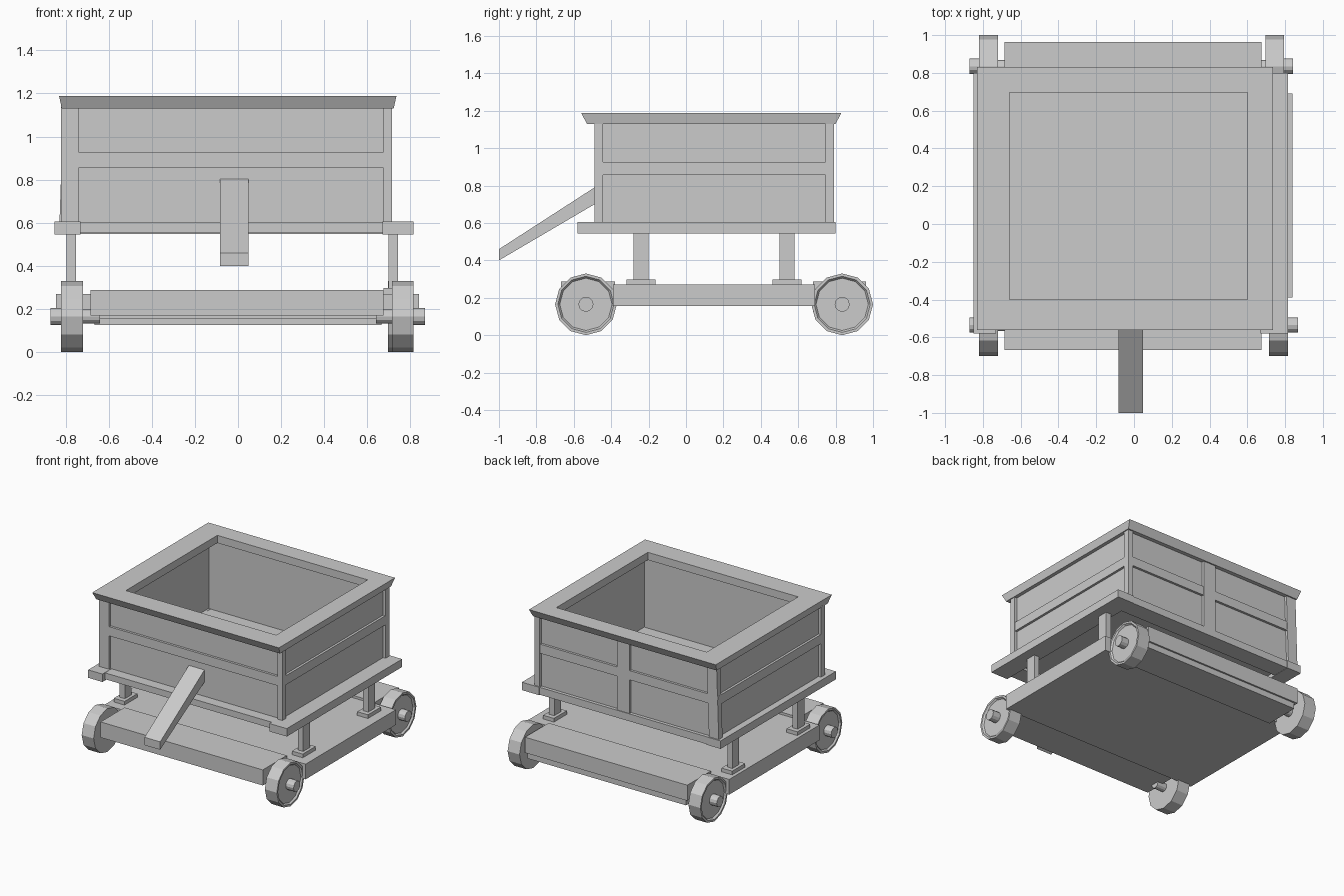
import bpy, bmesh
from math import cos, sin, tau

if "Cube" in bpy.data.objects:
    bpy.data.objects.remove(bpy.data.objects["Cube"])


def mesh(name, verts, faces):
    me = bpy.data.meshes.new(name)
    me.from_pydata(verts, [], faces)
    bm = bmesh.new()
    bm.from_mesh(me)
    bmesh.ops.recalc_face_normals(bm, faces=bm.faces)
    bm.to_mesh(me)
    bm.free()
    ob = bpy.data.objects.new(name, me)
    bpy.context.collection.objects.link(ob)
    return ob


def box(name, x0, x1, y0, y1, z0, z1):
    v = [(x, y, z) for z in (z0, z1) for x, y in ((x0, y0), (x1, y0), (x1, y1), (x0, y1))]
    f = [(0, 1, 2, 3), (4, 5, 6, 7)] + [(i, (i + 1) % 4, (i + 1) % 4 + 4, i + 4) for i in range(4)]
    return mesh(name, v, f)


def frame(name, loops):
    """Closed rectangular ring; each loop is (x0, x1, y0, y1, z)."""
    v, f, n = [], [], len(loops)
    for x0, x1, y0, y1, z in loops:
        v += [(x0, y0, z), (x1, y0, z), (x1, y1, z), (x0, y1, z)]
    for k in range(n):
        a, b = 4 * k, 4 * ((k + 1) % n)
        f += [(a + i, a + (i + 1) % 4, b + (i + 1) % 4, b + i) for i in range(4)]
    return mesh(name, v, f)


def lathe_x(name, profile, y, z, sides):
    """Revolve (x, radius) points around an axis along x, capped at both ends."""
    v, f = [], []
    for x, r in profile:
        v += [(x, y + r * sin(tau * i / sides), z + r * cos(tau * i / sides)) for i in range(sides)]
    for k in range(len(profile) - 1):
        a, b = k * sides, (k + 1) * sides
        f += [(a + i, a + (i + 1) % sides, b + (i + 1) % sides, b + i) for i in range(sides)]
    f += [tuple(range(sides)), tuple(range(len(v) - sides, len(v)))]
    return mesh(name, v, f)


# Chassis deck and end beams
box("chassis_deck", -0.845, 0.84, -0.39, 0.69, 0.155, 0.27)
box("front_beam", -0.685, 0.675, -0.667, -0.38, 0.17, 0.288)
box("rear_beam", -0.685, 0.675, 0.68, 0.963, 0.17, 0.288)
box("rear_lower_beam", -0.665, 0.665, 0.68, 0.95, 0.125, 0.18)

# Wheels with recessed faces, hubs and short axle stubs
for name, y, xr, xe in (("front", -0.535, 0.715, 0.868), ("rear", 0.835, 0.695, 0.842)):
    for side, a, b, e in (("left", -0.72, -0.82, -0.87), ("right", xr, xr + 0.10, xe)):
        d = 0.012 if b > a else -0.012
        lathe_x(f"{name}_{side}_wheel",
                [(a, 0.165), (b, 0.165), (b, 0.15), (b - d, 0.14)], y, 0.165, 12)
        lathe_x(f"{name}_{side}_hub", [(b - 2 * d, 0.04), (e, 0.04)], y, 0.165, 12)
        stub = -0.64 if b < 0 else 0.64
        lathe_x(f"{name}_{side}_axle", [(stub, 0.032), (a + d, 0.032)], y, 0.165, 12)

# Legs and feet carrying the body
for y in (-0.24, 0.54):
    for x in (-0.774, 0.72):
        box("support_leg", x - 0.022, x + 0.022, y - 0.04, y + 0.04, 0.27, 0.57)
        box("support_foot", x - 0.045, x + 0.045, y - 0.077, y + 0.077, 0.265, 0.298)

# Body platform: rails and floor
box("left_rail", -0.85, -0.73, -0.58, 0.80, 0.545, 0.605)
box("right_rail", 0.67, 0.815, -0.58, 0.80, 0.545, 0.605)
box("front_rail", -0.73, 0.67, -0.55, -0.42, 0.555, 0.603)
box("rear_rail", -0.73, 0.67, 0.66, 0.795, 0.547, 0.603)
box("floor", -0.74, 0.68, -0.43, 0.67, 0.575, 0.605)

# Hopper walls: recessed panels with a middle rail flush with the posts
X0, X1, Y0, Y1 = -0.82, 0.715, -0.49, 0.79


def wall_ring(name, outer, inner, z0, z1):
    o = (X0 + outer, X1 - outer, Y0 + outer, Y1 - outer)
    i = (X0 + inner, X1 - inner, Y0 + inner, Y1 - inner)
    frame(name, [(*o, z0), (*o, z1), (*i, z1), (*i, z0)])


wall_ring("wall_panels", 0.02, 0.075, 0.60, 1.14)
wall_ring("middle_rail", 0.002, 0.04, 0.857, 0.927)

# Corner posts (the rear left one leans slightly) and rear centre slat
for xa, xb in ((X0, -0.738), (0.673, X1)):
    for ya, yb in ((Y0, -0.445), (0.745, Y1)):
        post = box("corner_post", xa, xb, ya, yb, 0.60, 1.14)
        if xa < 0 < ya:
            for v in post.data.vertices:
                v.co.x += -0.008 if v.co.z < 0.8 else 0.01
box("rear_slat", -0.08, 0.025, 0.75, Y1, 0.60, 1.14)

# Flared top rim
inner = (-0.66, 0.60, -0.40, 0.695)
frame("top_rim", [(-0.817, 0.722, -0.53, 0.80, 1.13), (-0.83, 0.735, -0.56, 0.83, 1.188),
                  (*inner, 1.188), (*inner, 1.13)])

# Sloping pull handle
side = [(-1.0, 0.40), (-1.0, 0.46), (-0.455, 0.812), (-0.455, 0.72)]
mesh("pull_handle", [(x, y, z) for x in (-0.083, 0.048) for y, z in side],
     [(0, 1, 2, 3), (4, 5, 6, 7)] + [(i, (i + 1) % 4, (i + 1) % 4 + 4, i + 4) for i in range(4)])
